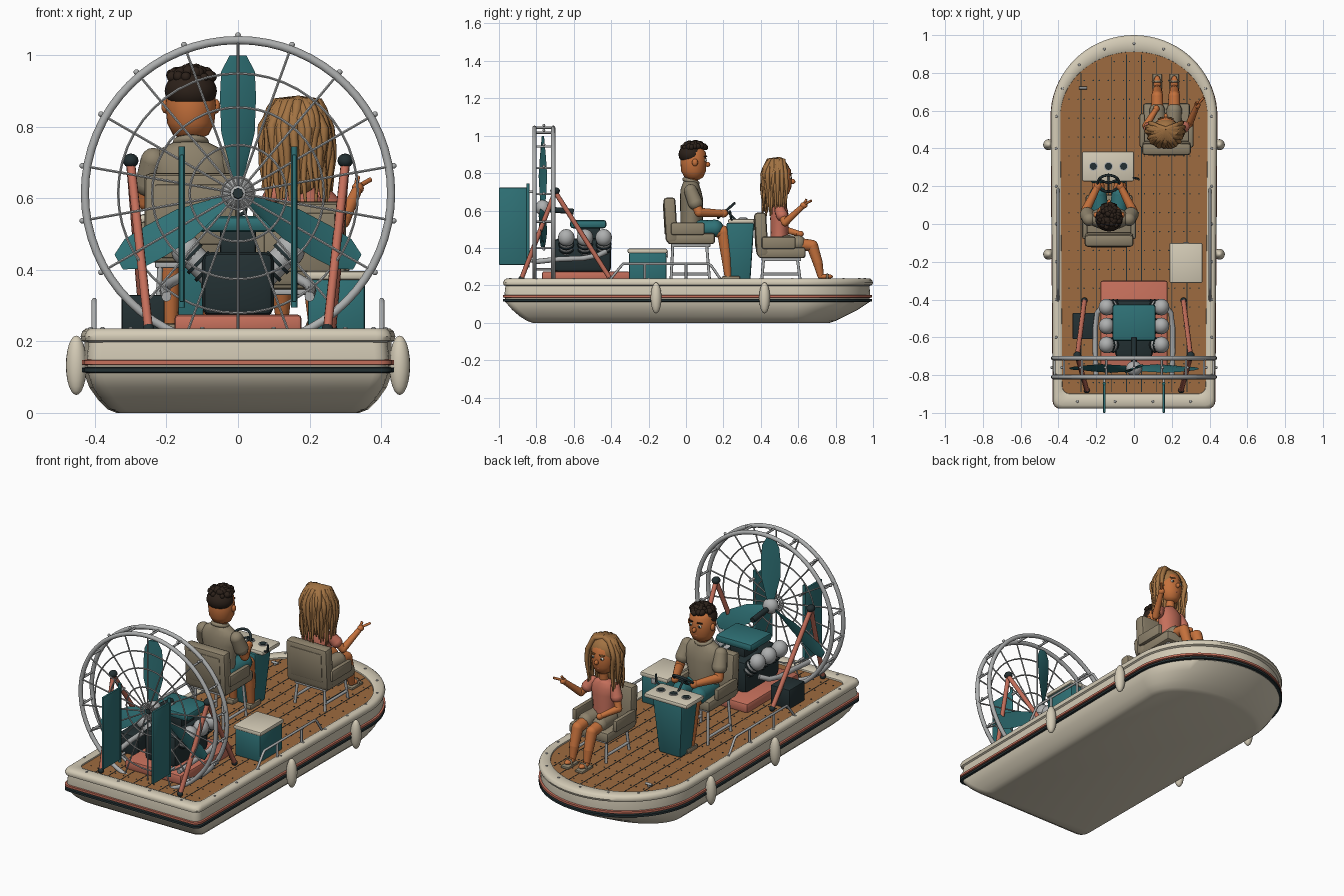
import bpy, bmesh, math, random
from math import sin, cos, pi, radians
from mathutils import Vector as V, Matrix as M, Euler

if "Cube" in bpy.data.objects:
    bpy.data.objects.remove(bpy.data.objects["Cube"])
random.seed(3)
COL = dict(cream=(.66, .60, .47), coral=(.56, .16, .105), charcoal=(.017, .03, .033), teal=(.028, .165, .18),
           wood=(.34, .145, .05), silver=(.42, .43, .43), khaki=(.27, .225, .15), skin=(.56, .165, .045),
           blond_hair=(.36, .17, .055), dark_hair=(.025, .015, .01))
MAT = {}
for k, c in COL.items():
    MAT[k] = bpy.data.materials.new(k)
    MAT[k].diffuse_color = (*c, 1)

def finish(name, me, mat, ang=40):
    me.materials.clear()
    me.materials.append(MAT[mat])
    for p in me.polygons:
        p.use_smooth, p.material_index = True, 0
    me.set_sharp_from_angle(angle=radians(ang))
    ob = bpy.data.objects.new(name, me)
    bpy.context.collection.objects.link(ob)
    return ob

def from_bm(name, bm, mat, ang=40):
    bmesh.ops.recalc_face_normals(bm, faces=bm.faces[:])
    me = bpy.data.meshes.new(name)
    bm.to_mesh(me)
    bm.free()
    return finish(name, me, mat, ang)

def box(name, lo, hi, mat, bev=.01, rot=(0, 0, 0), taper=1):
    bm = bmesh.new()
    lo, hi = V(lo), V(hi)
    bmesh.ops.create_cube(bm, size=1)
    for v in bm.verts:
        if v.co.z < 0:
            v.co.x *= taper
            v.co.y *= taper
    bmesh.ops.transform(bm, verts=bm.verts, matrix=M.LocRotScale((lo + hi) / 2, Euler(rot), hi - lo))
    if bev:
        bmesh.ops.bevel(bm, geom=bm.edges[:], offset=bev, segments=2, profile=.5, affect='EDGES')
    return from_bm(name, bm, mat)

def balls(name, items, mat, u=20, v=12):
    bm = bmesh.new()
    for c, r in items:
        r = (r, r, r) if not isinstance(r, tuple) else r
        bmesh.ops.create_uvsphere(bm, u_segments=u, v_segments=v, radius=1, matrix=M.LocRotScale(V(c), None, V(r)))
    return from_bm(name, bm, mat, 80)

def limb(name, pts, radii, mat):
    bm = bmesh.new()
    pts = [V(p) for p in pts]
    for p, r in zip(pts, radii):
        bmesh.ops.create_uvsphere(bm, u_segments=14, v_segments=8, radius=r, matrix=M.Translation(p))
    for a, b, r, s in zip(pts, pts[1:], radii, radii[1:]):
        m = M.Translation((a + b) / 2) @ (b - a).to_track_quat('Z', 'Y').to_matrix().to_4x4()
        bmesh.ops.create_cone(bm, segments=14, radius1=r, radius2=s, depth=(b - a).length, matrix=m)
    return from_bm(name, bm, mat, 60)

def tubes(name, paths, r, mat, cyc=False, res=2, tip=1):
    cu = bpy.data.curves.new(name, 'CURVE')
    cu.dimensions, cu.bevel_depth, cu.bevel_resolution, cu.use_fill_caps = '3D', r, res, True
    for path in paths:
        s = cu.splines.new('POLY')
        s.points.add(len(path) - 1)
        for i, p in enumerate(path):
            s.points[i].co = (*p, 1)
            s.points[i].radius = 1 + (tip - 1) * (i / (len(path) - 1)) ** 2
        s.use_cyclic_u = cyc
    tmp = bpy.data.objects.new(name, cu)
    bpy.context.collection.objects.link(tmp)
    me = bpy.data.meshes.new_from_object(tmp.evaluated_get(bpy.context.evaluated_depsgraph_get()))
    bpy.data.objects.remove(tmp)
    return finish(name, me, mat, 50)

def skin(name, rings, mat, caps=True, ang=40):
    bm = bmesh.new()
    vs = [[bm.verts.new(p) for p in r] for r in rings]
    n = len(rings[0])
    for a, b in zip(vs, vs[1:]):
        for i in range(n):
            bm.faces.new((a[i], a[(i + 1) % n], b[(i + 1) % n], b[i]))
    if caps:
        bm.faces.new(vs[0])
        bm.faces.new(vs[-1])
    return from_bm(name, bm, mat, ang)

def circ(c, r, u=(1, 0, 0), v=(0, 0, 1), n=48):
    return [V(c) + V(u) * r * cos(2 * pi * i / n) + V(v) * r * sin(2 * pi * i / n) for i in range(n)]

def body(name, levels, mat):   # stacked ellipses (x, y, z, rx, ry)
    return skin(name, [[(x + a * cos(t * pi / 12), y + b * sin(t * pi / 12), z) for t in range(24)]
                       for x, y, z, a, b in levels], mat, True, 60)

# Hull: plan outline with square stern and round bow, lofted over levels
def plan(w, ys, yb, z):
    yc, r, ws = .57, .04, w * .975
    right = [(ws - r + r * sin(a), ys + r - r * cos(a), z) for a in (0, pi / 8, pi / 4, pi * 3 / 8, pi / 2)]
    bow = [(w * cos(pi * i / 36), yc + (yb - yc) * sin(pi * i / 36), z) for i in range(37)]
    return right + bow + [(-x, y, z) for x, y, z in reversed(right)]

def hull(name, levels, mat, caps=True):
    return skin(name, [plan(*l) for l in levels], mat, caps)

hull('hull', [(.34, -.82, .77, 0), (.365, -.85, .80, .01), (.39, -.89, .85, .035), (.415, -.93, .92, .07),
              (.43, -.965, .98, .11), (.433, -.97, .985, .155), (.428, -.965, .98, .20)], 'cream')
hull('rim', [(.425, -.96, .975, .195), (.437, -.975, .995, .202), (.44, -.978, 1.0, .214), (.435, -.973, .995, .228),
             (.425, -.96, .985, .236), (.402, -.92, .93, .236), (.39, -.90, .912, .228), (.388, -.895, .91, .2)], 'cream', False)
for nm, z, m in (('coral_stripe', .141, 'coral'), ('dark_stripe', .12, 'charcoal')):
    hull(nm, [(.425, -.96, .975, z - .009), (.442, -.978, .995, z - .006), (.442, -.978, .995, z + .006),
              (.425, -.96, .975, z + .009)], m)
hull('deck', [(.395, -.905, .92, .2), (.395, -.905, .92, .22)], 'wood')

# Plank seams, deck screws and rim bolts
end = lambda x: .57 + .33 * math.sqrt(1 - (x / .39) ** 2)
for i in range(-4, 4):
    x = i * .08 + .04
    box('plank_seam', (x - .002, -.89, .218), (x + .002, end(x), .2212), 'charcoal', 0)
bm = bmesh.new()
for i in range(-4, 5):
    for s in (-.024, .024):
        x = i * .08 + s
        for j in range(18):
            y = -.84 + j * .1
            if abs(x) < .375 and y < end(x) - .02:
                bmesh.ops.create_cone(bm, segments=6, radius1=.004, radius2=.004, depth=.003, cap_ends=True,
                                      matrix=M.Translation((x, y, .2205)))
from_bm('deck_screws', bm, 'charcoal')
bolts = [(s * .412, -.8 + .2 * i, .236) for i in range(7) for s in (-1, 1)]
bolts += [(.41 * cos(a), .57 + .385 * sin(a), .236) for a in [pi * k / 8 for k in range(9)]]
bolts += [(x, -.94, .236) for x in (-.3, -.1, .1, .3)]
balls('rim_bolts', [(b, (.007, .007, .004)) for b in bolts], 'silver', 8, 6)
balls('fenders', [((s * .452, y, .133), (.029, .029, .083)) for s in (-1, 1) for y in (.42, -.16)], 'cream')
tubes('cleat', [[(-.29, .72, .235), (-.25, .72, .235)], [(-.27, .72, .22), (-.27, .72, .235)]], .007, 'silver')

# Side grab rails
for s in (-1, 1):
    x = s * .402
    tubes('grab_rail', [[(x, -.41, .225), (x, -.35, .30), (x, -.335, .315), (x, .12, .315), (x, .135, .305), (x, .19, .225)],
                        [(x, -.22, .225), (x, -.22, .315)], [(x, 0, .225), (x, 0, .315)]], .007, 'silver')

# Propeller cage
C, Z = V((0, 0, .614)), .614
for y in (-.81, -.71):
    tubes('cage_ring', [circ((0, y, Z), .428, n=64)], .012, 'silver', True, 3)
tubes('cage_inner_rings', [circ((0, -.815, Z), r) for r in (.335, .24, .135, .045)], .004, 'silver', True, 1)
dirs = [V((sin(2 * pi * i / 18), 0, cos(2 * pi * i / 18))) for i in range(18)]
tubes('cage_spokes', [[C + d * .02 + V((0, -.815, 0)), C + d * .428 + V((0, -.815, 0))] for d in dirs], .004, 'silver', res=1)
tubes('cage_cross_bars', [[C + d * .428 + V((0, -.81, 0)), C + d * .428 + V((0, -.71, 0))] for d in dirs], .006, 'silver')
balls('cage_bolts', [(C + d * .442 + V((0, -.76, 0)), .008) for d in dirs if d.z > -.7], 'silver', 8, 6)

# Propeller
for k in range(3):
    rings = []
    rot = M.Translation((0, -.765, Z)) @ M.Rotation(k * 2 * pi / 3, 4, 'Y')
    for r, w, tw in ((.02, .018, 45), (.07, .028, 38), (.17, .052, 26), (.27, .053, 18), (.34, .048, 12), (.385, .024, 8)):
        a = radians(tw)
        rings.append([rot @ V((p * cos(a) - q * sin(a), p * sin(a) + q * cos(a), r))
                      for p, q in ((-w, 0), (0, -.006), (w, 0), (0, .006))])
    skin('propeller_blade', rings, 'teal', True, 30)
balls('propeller_hub', [((0, -.765, Z), (.043, .04, .043))], 'silver')
tubes('propeller_shaft', [[(0, -.815, Z), (0, -.60, Z - .02)]], .015, 'charcoal')

# Rudders, cage struts and exhausts on both sides
for s in (-1, 1):
    x = s * .157
    box('rudder', (x - .006, -1.0, .31), (x + .006, -.848, .722), 'teal', .003)
    tubes('rudder_post', [[(x, -.845, .295), (x, -.845, .745)]], .009, 'teal')
    tubes('rudder_hinges', [[(x, -.845, z), (x, -.80, z)] for z in (.33, .70)], .007, 'silver')
    tubes('cage_strut', [[(s * .30, -.70, .70), (s * .25, -.88, .235)], [(s * .30, -.70, .70), (s * .262, -.405, .235)]],
          .013, 'coral')
    balls('strut_joint', [((s * .30, -.70, .705), (.022, .026, .02)), ((s * .25, -.88, .235), .016),
                          ((s * .262, -.405, .235), .016)], 'charcoal', 12, 8)
    tubes('exhaust_pipe', [[(s * .16, -.43, .38), (s * .195, -.47, .36), (s * .205, -.55, .345), (s * .205, -.68, .34),
                            (s * .20, -.82, .325)]], .014, 'silver', res=3)
    # Finned cylinders, three per bank
    for y in (-.64, -.54, -.44):
        a, b = V((s * .06, y, .37)), V((s * .145, y, .455))
        tubes('cylinder', [[a, b]], .036, 'silver', res=4)
        tubes('cylinder_fins', [[a.lerp(b, t), a.lerp(b, t + .08)] for t in (.3, .55, .8)], .042, 'charcoal', res=4)
        balls('cylinder_head', [(b, (.042, .044, .046))], 'silver')

# Engine
box('engine_base', (-.178, -.77, .22), (.178, -.30, .275), 'coral', .012)
box('engine_block', (-.10, -.71, .27), (.10, -.40, .45), 'charcoal', .025)
box('intake', (-.05, -.58, .44), (.05, -.46, .515), 'charcoal', .01)
box('air_cleaner', (-.115, -.62, .505), (.115, -.425, .55), 'teal', .016)
box('battery', (-.325, -.61, .22), (-.205, -.47, .33), 'charcoal', .006)

# Cooler
box('cooler', (.195, -.305, .22), (.355, -.105, .375), 'teal', .008)
box('cooler_lid', (.188, -.312, .372), (.362, -.10, .396), 'cream', .007)
box('cooler_latch', (.262, -.104, .35), (.288, -.095, .38), 'silver', .002)

# Steering console
box('console', (-.23, .215, .22), (-.04, .365, .535), 'teal', .012, taper=.72)
box('console_panel', (-.195, .335, .30), (-.075, .349, .48), 'charcoal', .003, rot=(-.065, 0, 0))
box('console_door', (-.19, .338, .305), (-.08, .353, .475), 'teal', .003, rot=(-.065, 0, 0))
box('console_top', (-.275, .225, .53), (0, .385, .556), 'cream', .01)
for x in (-.215, -.135, -.055):
    tubes('gauge_bezel', [[(x, .305, .55), (x, .305, .56)]], .024, 'silver', res=4)
    tubes('gauge_face', [[(x, .305, .55), (x, .305, .562)]], .019, 'charcoal', res=4)
wc, wv = V((-.135, .215, .60)), V((0, .75, .66))
tubes('steering_wheel', [circ(wc, .058, (1, 0, 0), wv, 32)], .007, 'charcoal', True)
tubes('wheel_spokes', [[wc, wc + V((cos(a), 0, 0)) * .058 + wv * sin(a) * .058] for a in (.5, pi - .5, pi * 1.5)]
      + [[wc, (-.135, .27, .545)]], .006, 'charcoal')
tubes('throttle', [[(-.03, .25, .54), (.02, .24, .56), (.025, .235, .60)]], .006, 'charcoal')

# Seats
def seat(x, y, z, bh):
    box('seat_cushion', (x - .125, y - .10, z), (x + .125, y + .155, z + .06), 'khaki', .016)
    box('seat_back', (x - .13, y - .115, z + .01), (x + .13, y - .05, z + bh), 'khaki', .018, rot=(.06, 0, 0))
    box('back_panel', (x - .10, y - .119, z + .05), (x + .10, y - .10, z + bh - .03), 'khaki', .006, rot=(.06, 0, 0))
    for s in (-1, 1):
        box('armrest', (x + s * .128 - .014, y - .08, z + .05), (x + s * .128 + .014, y + .10, z + .115), 'khaki', .01)
    box('seat_plate', (x - .10, y - .08, z - .015), (x + .10, y + .13, z + .005), 'silver', .004)
    legs = [((x + s * .085, y + t, z), (x + s * .095, y + t * 1.15, .22)) for s in (-1, 1) for t in (-.07, .11)]
    tubes('seat_legs', legs + [((x + s * .092, y - .08, .26), (x + s * .092, y + .12, .26)) for s in (-1, 1)], .008, 'silver')

seat(-.132, 0, .42, .25)
seat(.172, .485, .345, .245)

# Shared face details, facing the bow
def face(x, y, z, hair):
    balls('nose', [((x, y + .005, z - .01), (.011, .015, .014))], 'skin', 10, 8)
    balls('eyes', [((x + s * .027, y - .008, z + .012), (.011, .007, .009)) for s in (-1, 1)], 'cream', 10, 8)
    balls('pupils', [((x + s * .027, y - .003, z + .012), (.005, .004, .006)) for s in (-1, 1)], 'charcoal', 8, 6)
    tubes('brows', [[(x + s * .014, y, z + .033), (x + s * .042, y - .010, z + .031)] for s in (-1, 1)], .004, hair)
    tubes('mouth', [[(x - .018, y - .009, z - .043), (x, y - .006, z - .046), (x + .018, y - .009, z - .043)]], .003, 'coral')
    balls('ears', [((x + s * .071, y - .062, z), (.012, .016, .02)) for s in (-1, 1)], 'skin', 10, 8)

# Driver
dx = -.132
body('driver_shirt', [(dx, .03, .46, .085, .06), (dx, .03, .56, .085, .06), (dx, .03, .66, .108, .062), (dx, .025, .71, .112, .055),
                      (dx, .025, .738, .085, .045), (dx, .025, .758, .045, .038)], 'khaki')
tubes('driver_collar', [circ((dx, .027, .757), .04, (1, 0, 0), (0, .9, -.25), 24)], .011, 'khaki', True)
tubes('driver_neck', [[(dx, .03, .72), (dx, .035, .81)]], .033, 'skin', res=4)
body('driver_head', [(dx, .045, .765, .025, .025), (dx, .042, .778, .05, .05), (dx, .04, .81, .066, .066), (dx, .04, .86, .071, .07),
                     (dx, .04, .91, .066, .066), (dx, .04, .94, .045, .045)], 'skin')
face(dx, .11, .857, 'dark_hair')
balls('driver_hair', [((dx, .026, .90), (.073, .066, .056))], 'dark_hair')
curls = []
for i in range(60):
    a, r = random.uniform(0, 2 * pi), math.sqrt(random.random())
    curls.append(((dx + .062 * r * cos(a), .042 + .062 * r * sin(a), .962 - .025 * r * r), random.uniform(.012, .018)))
balls('driver_curls', curls, 'dark_hair', 8, 6)
for s in (-1, 1):
    sh, el, ha = V((dx + s * .105, .025, .705)), V((dx + s * .125, .07, .59)), V((dx + s * .06, .20, .585))
    limb('driver_sleeve', [sh, sh.lerp(el, .55)], [.036, .04], 'khaki')
    limb('driver_arm', [sh, el, ha], [.028, .025, .018], 'skin')
    balls('driver_hand', [(ha, (.02, .025, .022))], 'skin', 12, 8)
    limb('driver_shorts', [(dx + s * .045, .03, .50), (dx + s * .058, .155, .505)], [.048, .046], 'teal')
    limb('driver_leg', [(dx + s * .055, .13, .50), (dx + s * .058, .20, .485), (dx + s * .058, .215, .36), (dx + s * .056, .225, .25)],
         [.036, .034, .028, .02], 'skin')
    box('driver_shoe', (dx + s * .056 - .024, .19, .22), (dx + s * .056 + .024, .29, .25), 'khaki', .01)

# Passenger
px = .168
body('passenger_shirt', [(px, .50, .41, .068, .052), (px, .50, .48, .06, .047), (px, .50, .56, .07, .05), (px, .50, .60, .074, .045),
                         (px, .50, .625, .055, .036), (px, .50, .64, .03, .028)], 'coral')
tubes('passenger_neck', [[(px, .50, .61), (px, .505, .70)]], .025, 'skin', res=4)
body('passenger_head', [(px, .51, .675, .02, .02), (px, .508, .69, .045, .042), (px, .505, .725, .061, .058), (px, .503, .77, .066, .063),
                        (px, .50, .82, .06, .06), (px, .50, .85, .035, .035)], 'skin')
face(px, .565, .765, 'blond_hair')
balls('passenger_hair', [((px, .488, .80), (.078, .07, .078)), ((px, .465, .72), (.078, .045, .11))], 'blond_hair')
strands = []
for i in range(30):
    a = radians(148 + 244 * i / 29)
    low, w, ph = random.uniform(.57, .64), random.uniform(.88, 1.05), random.uniform(0, 6)
    path = [(px, .50, .872)]
    for j in range(10):
        t = j / 9
        r = w * (.055 + .04 * min(1, t * 3)) + .005 * sin(9 * t + ph)
        path.append((px + r * cos(a + .06 * sin(7 * t + ph)), .492 + r * .85 * sin(a), .866 - (.866 - low) * t ** 1.2))
    strands.append(path)
tubes('passenger_hair_strands', strands, .015, 'blond_hair', res=2, tip=.25)
for s in (-1, 1):
    x = px + s * .045
    limb('passenger_shorts', [(px + s * .036, .50, .425), (x, .60, .425)], [.044, .042], 'khaki')
    limb('passenger_leg', [(x, .59, .422), (x, .675, .412), (x, .705, .32), (x, .72, .25)], [.034, .031, .026, .017], 'skin')
    balls('passenger_foot', [((x, .745, .247), (.02, .042, .014))], 'skin', 12, 8)
    box('sandal_sole', (x - .025, .695, .22), (x + .025, .795, .234), 'khaki', .005)
    tubes('sandal_strap', [[(x - .022, .755, .235), (x - .012, .755, .26), (x + .012, .755, .26), (x + .022, .755, .235)]], .006, 'khaki')
arms = [[V((px + .07, .50, .605)), V((px + .125, .53, .535)), V((.335, .63, .628))],
        [V((px - .07, .50, .605)), V((px - .105, .52, .50)), V((px - .05, .61, .475))]]
for sh, el, ha in arms:
    limb('passenger_sleeve', [sh, sh.lerp(el, .45)], [.028, .032], 'coral')
    limb('passenger_arm', [sh, el, ha], [.022, .02, .014], 'skin')
    balls('passenger_hand', [(ha, (.017, .02, .017))], 'skin', 12, 8)
tubes('pointing_fingers', [[(.335, .63, .632), (.37, .67, .652)], [(.33, .63, .635), (.335, .645, .66)]], .007, 'skin')

for m in bpy.data.materials:
    if m.users and not m.is_grease_pencil:
        m.use_nodes = True
        m.node_tree.nodes["Principled BSDF"].inputs["Base Color"].default_value = m.diffuse_color
